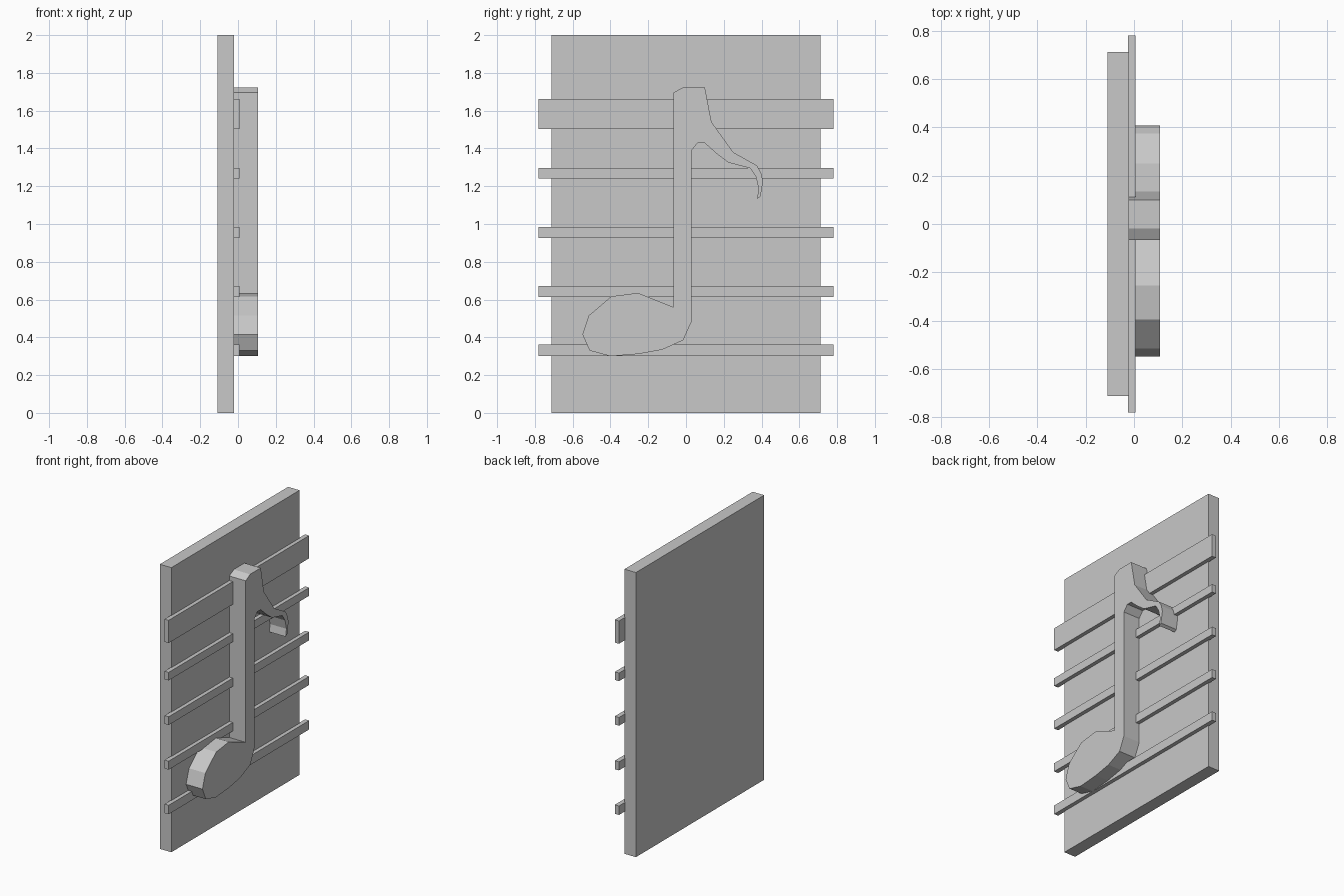
import bpy
import bmesh

cube = bpy.data.objects.get("Cube")
if cube:
    bpy.data.objects.remove(cube, do_unlink=True)

# Single plain grey
GREY = (0.58, 0.58, 0.58, 1.0)
grey = bpy.data.materials.new("plain_grey")
grey.use_nodes = True
grey.diffuse_color = GREY
grey.node_tree.nodes["Principled BSDF"].inputs["Base Color"].default_value = GREY


def extrude_outline(name, outline, x0, x1):
    """Extrude a closed (y, z) outline from x0 to x1."""
    bm = bmesh.new()
    face = bm.faces.new([bm.verts.new((x0, y, z)) for y, z in outline])
    result = bmesh.ops.extrude_face_region(bm, geom=[face], use_keep_orig=True)
    moved = [v for v in result["geom"] if isinstance(v, bmesh.types.BMVert)]
    bmesh.ops.translate(bm, verts=moved, vec=(x1 - x0, 0, 0))
    bmesh.ops.recalc_face_normals(bm, faces=bm.faces)
    mesh = bpy.data.meshes.new(name)
    bm.to_mesh(mesh)
    bm.free()
    mesh.materials.append(grey)
    obj = bpy.data.objects.new(name, mesh)
    bpy.context.collection.objects.link(obj)
    return obj


def slab(name, half_width, z0, z1, x0, x1):
    w = half_width
    return extrude_outline(name, [(-w, z0), (w, z0), (w, z1), (-w, z1)], x0, x1)


# Backing board
slab("board", 0.712, 0, 2, -0.109, -0.02)

# Staff lines, the top one thicker
lines = [(0.30, 0.363), (0.613, 0.673), (0.927, 0.985), (1.24, 1.297), (1.503, 1.663)]
for i, (z0, z1) in enumerate(lines):
    slab(f"staff_line_{i + 1}", 0.78, z0, z1, -0.025, 0.007)

# Eighth note: head, stem and curled flag in one outline
head = [(0.028, 0.48), (-0.015, 0.385), (-0.125, 0.335), (-0.25, 0.312), (-0.40, 0.30),
        (-0.51, 0.33), (-0.548, 0.415), (-0.515, 0.515), (-0.395, 0.617),
        (-0.255, 0.635), (-0.067, 0.56)]
stem_top = [(-0.067, 1.695), (-0.018, 1.722), (0.10, 1.722)]
flag_outer = [(0.135, 1.54), (0.25, 1.38), (0.375, 1.31), (0.398, 1.27),
              (0.408, 1.225), (0.394, 1.145), (0.376, 1.133)]
flag_inner = [(0.385, 1.185), (0.37, 1.25), (0.34, 1.295), (0.225, 1.325),
              (0.165, 1.37), (0.10, 1.428), (0.062, 1.43), (0.028, 1.388)]
extrude_outline("note", head + stem_top + flag_outer + flag_inner, -0.02, 0.107)
